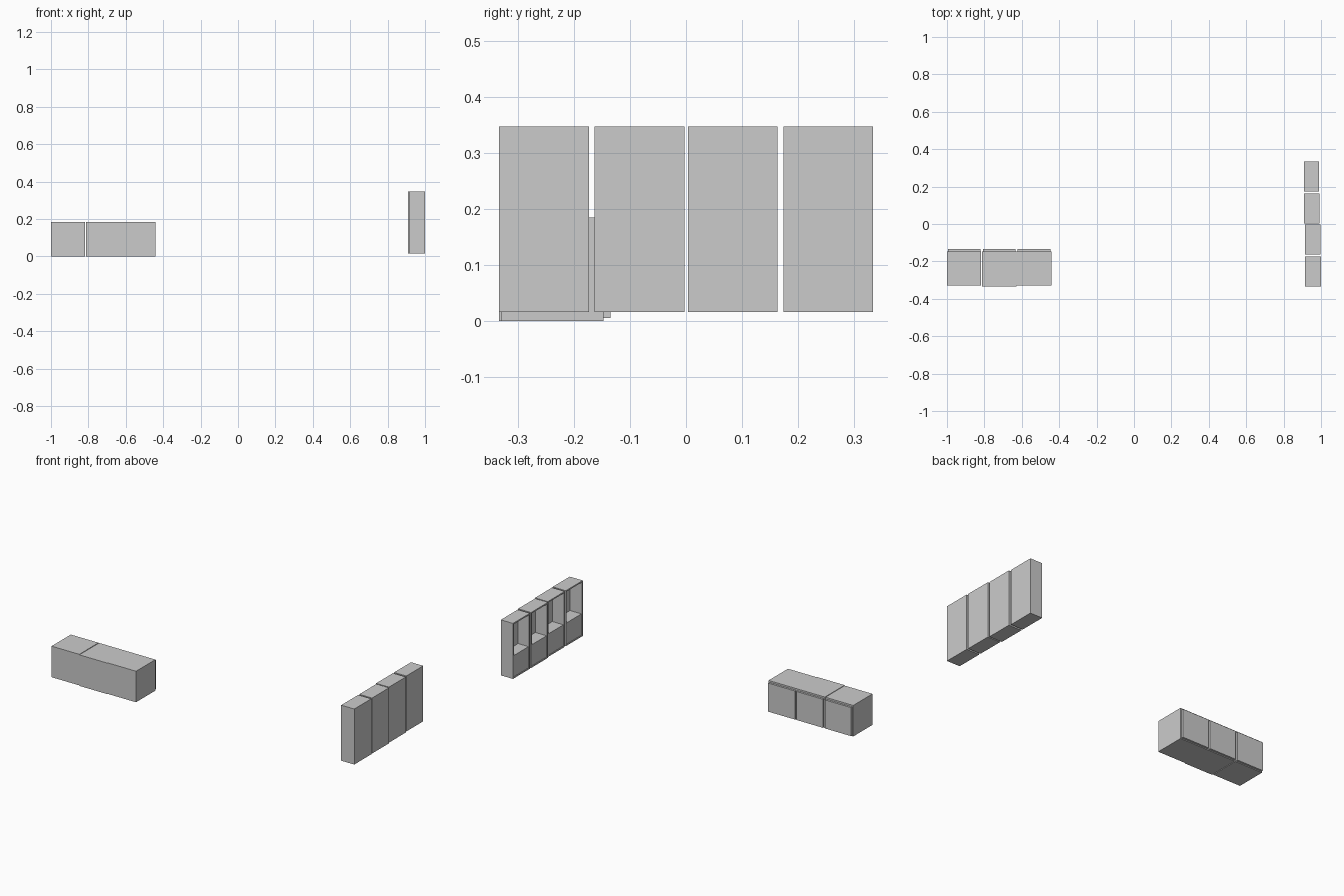
import bpy, bmesh

if "Cube" in bpy.data.objects:
    bpy.data.objects.remove(bpy.data.objects["Cube"])


def add_box(bm, lo, hi):
    """Add an axis-aligned box between two corners."""
    verts = bmesh.ops.create_cube(bm, size=1)["verts"]
    for v in verts:
        for i in range(3):
            v.co[i] = hi[i] if v.co[i] > 0 else lo[i]


def make_part(name, boxes):
    bm = bmesh.new()
    for lo, hi in boxes:
        add_box(bm, lo, hi)
    mesh = bpy.data.meshes.new(name)
    bm.to_mesh(mesh)
    bm.free()
    obj = bpy.data.objects.new(name, mesh)
    bpy.context.collection.objects.link(obj)
    return obj


# Base cabinets: carcass with a protruding door on the +y side
base_units = [(-1.0, -0.817, -0.328), (-0.813, -0.629, -0.333), (-0.629, -0.442, -0.329)]
for i, (x0, x1, back) in enumerate(base_units, 1):
    make_part(f"base_cabinet_{i}", [((x0, back, 0.0), (x1, -0.147, 0.185))])
    make_part(f"base_door_{i}", [((x0 + 0.005, -0.147, 0.005), (x1 - 0.005, -0.135, 0.175))])

# Tall wall units: open niche above a closed door, facing -x
Z0, Z1, T = 0.016, 0.347, 0.008
SHELF = 0.15
wall_units = [
    (0.908, 0.988, 0.174, 0.333),
    (0.908, 0.993, 0.004, 0.163),
    (0.914, 0.998, -0.163, -0.003),
    (0.914, 1.0, -0.333, -0.173),
]
for i, (x0, x1, y0, y1) in enumerate(wall_units, 1):
    make_part(f"wall_cabinet_{i}", [
        ((x0, y0, Z0), (x1, y0 + T, Z1)),                          # sides
        ((x0, y1 - T, Z0), (x1, y1, Z1)),
        ((x0, y0 + T, Z0), (x1, y1 - T, Z0 + T)),                  # bottom
        ((x0, y0 + T, Z1 - T), (x1, y1 - T, Z1)),                  # top
        ((x1 - T, y0 + T, Z0 + T), (x1, y1 - T, Z1 - T)),          # back
        ((x0 + 0.003, y0 + T, SHELF - T), (x1 - T, y1 - T, SHELF)),  # shelf
    ])
    make_part(f"wall_door_{i}", [
        ((x0 + 0.003, y0 + T, Z0 + T), (x0 + 0.011, y1 - T, SHELF - T))])
